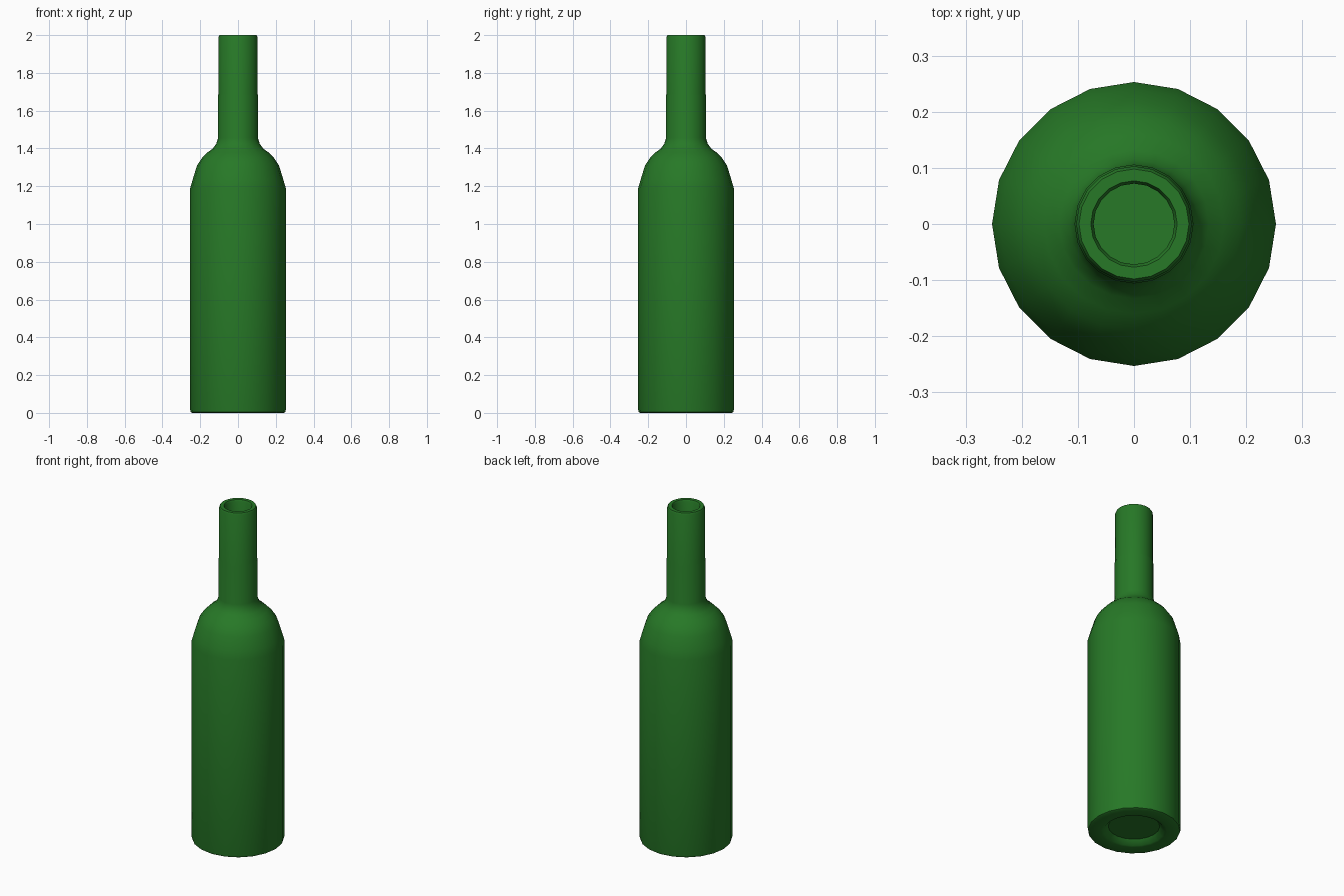
import bpy, bmesh, math

if "Cube" in bpy.data.objects:
    bpy.data.objects.remove(bpy.data.objects["Cube"])

SIDES = 20

# Half-section (radius, z): underside recess, outer wall, lip, inner wall, inner floor
PROFILE = [
    (0, 0.03), (0.14, 0.03), (0.165, 0.003), (0.18, 0.0), (0.243, 0.0), (0.25, 0.004), (0.253, 0.015),
    (0.253, 1.19), (0.24, 1.235), (0.217, 1.31), (0.19, 1.35), (0.16, 1.38),
    (0.133, 1.40), (0.115, 1.425), (0.106, 1.455),
    (0.106, 1.68), (0.103, 1.69), (0.103, 1.99), (0.098, 2.0),
    (0.077, 2.0), (0.072, 1.99), (0.072, 1.455), (0.10, 1.39), (0.14, 1.355),
    (0.187, 1.29), (0.222, 1.18), (0.222, 0.07), (0.21, 0.06), (0, 0.06),
]


def lathe(name, profile, sides):
    bm = bmesh.new()
    verts = [bm.verts.new((r, 0, z)) for r, z in profile]
    edges = [bm.edges.new(pair) for pair in zip(verts, verts[1:])]
    bmesh.ops.spin(bm, geom=verts + edges, cent=(0, 0, 0), axis=(0, 0, 1),
                   angle=math.tau, steps=sides, use_merge=False)
    bmesh.ops.remove_doubles(bm, verts=bm.verts, dist=0.0005)
    bmesh.ops.recalc_face_normals(bm, faces=bm.faces)
    mesh = bpy.data.meshes.new(name)
    bm.to_mesh(mesh)
    bm.free()
    obj = bpy.data.objects.new(name, mesh)
    bpy.context.collection.objects.link(obj)
    return obj


# Hollow glass bottle
bottle = lathe("bottle", PROFILE, SIDES)
glass = bpy.data.materials.new("green_glass")
glass.diffuse_color = (0.02, 0.19, 0.02, 1)
glass.use_nodes = True
glass.node_tree.nodes["Principled BSDF"].inputs["Base Color"].default_value = glass.diffuse_color
bottle.data.materials.append(glass)

bpy.context.view_layer.objects.active = bottle
bottle.select_set(True)
bpy.ops.object.shade_smooth_by_angle(angle=math.radians(40))
